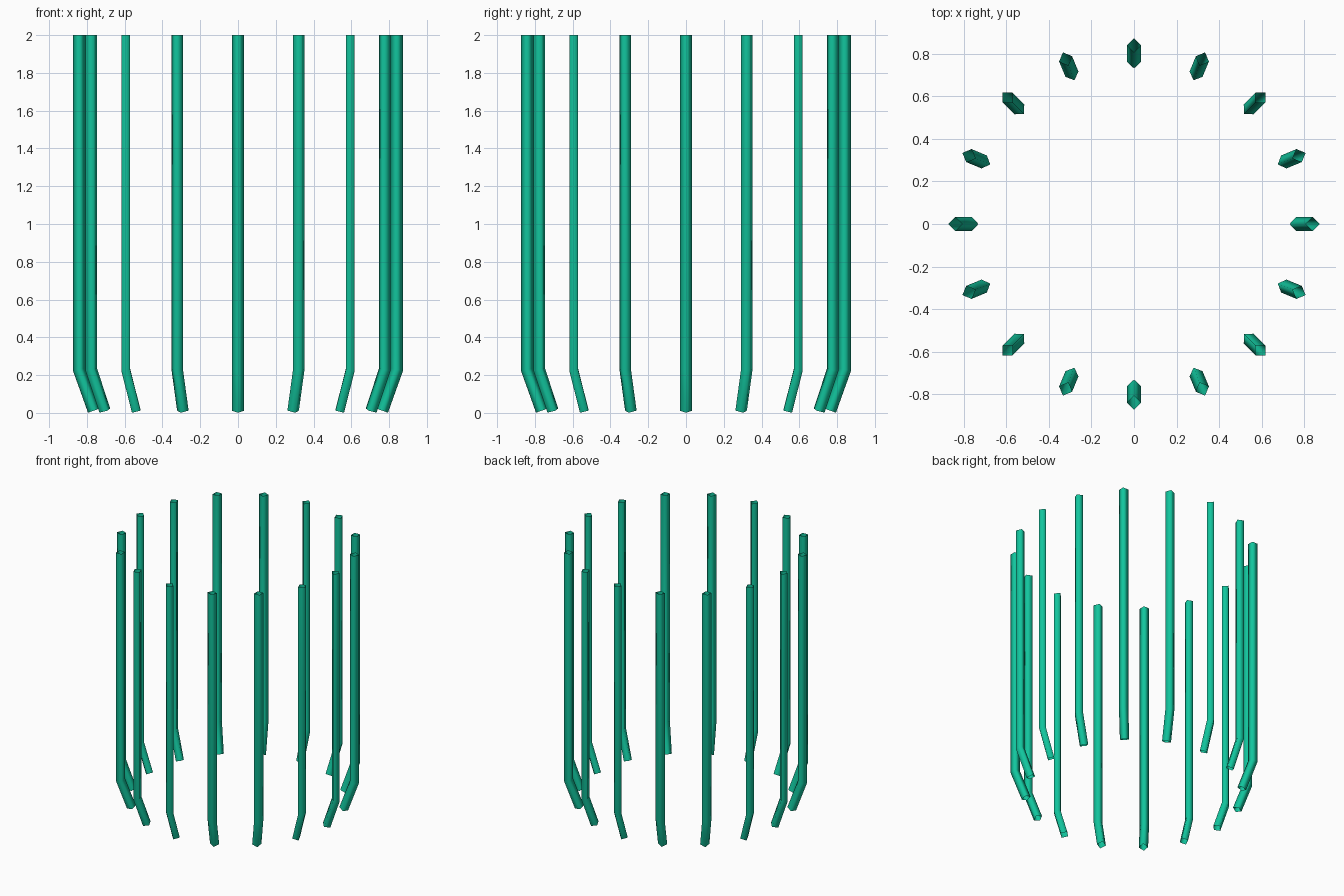
import bpy, bmesh, math
from mathutils import Vector

if "Cube" in bpy.data.objects:
    bpy.data.objects.remove(bpy.data.objects["Cube"])

COUNT = 16          # rods around the ring
R = 0.033           # half diagonal of the square section
# Centre line of one rod (radial distance, height) and tilt of each section
BEND = math.atan2(0.078, 0.218)
STATIONS = [(0.841, 2.0, 0.0), (0.841, 0.23, BEND / 2), (0.763, 0.012, BEND)]

green = bpy.data.materials.new("jade green")
green.diffuse_color = (0.006, 0.56, 0.34, 1)
green.use_nodes = True
green.node_tree.nodes["Principled BSDF"].inputs["Base Color"].default_value = green.diffuse_color

# One open square tube with its foot bent inward
bm = bmesh.new()
rings = []
for radius, z, tilt in STATIONS:
    stretch = 1 / math.cos(BEND / 2) if tilt == BEND / 2 else 1
    n = Vector((math.cos(tilt), 0, -math.sin(tilt))) * R * stretch
    side = Vector((0, R, 0))
    centre = Vector((radius, 0, z))
    rings.append([bm.verts.new(centre + o) for o in (n, side, -n, -side)])
for top, low in zip(rings, rings[1:]):
    for i in range(4):
        j = (i + 1) % 4
        bm.faces.new((top[i], low[i], low[j], top[j]))
for f in bm.faces:
    f.smooth = True
mesh = bpy.data.meshes.new("bent_rod")
bm.to_mesh(mesh)
bm.free()
mesh.materials.append(green)

# Ring of rods sharing the mesh
for k in range(COUNT):
    rod = bpy.data.objects.new(f"bent_rod_{k + 1}", mesh)
    rod.rotation_euler.z = k * math.tau / COUNT
    bpy.context.collection.objects.link(rod)
